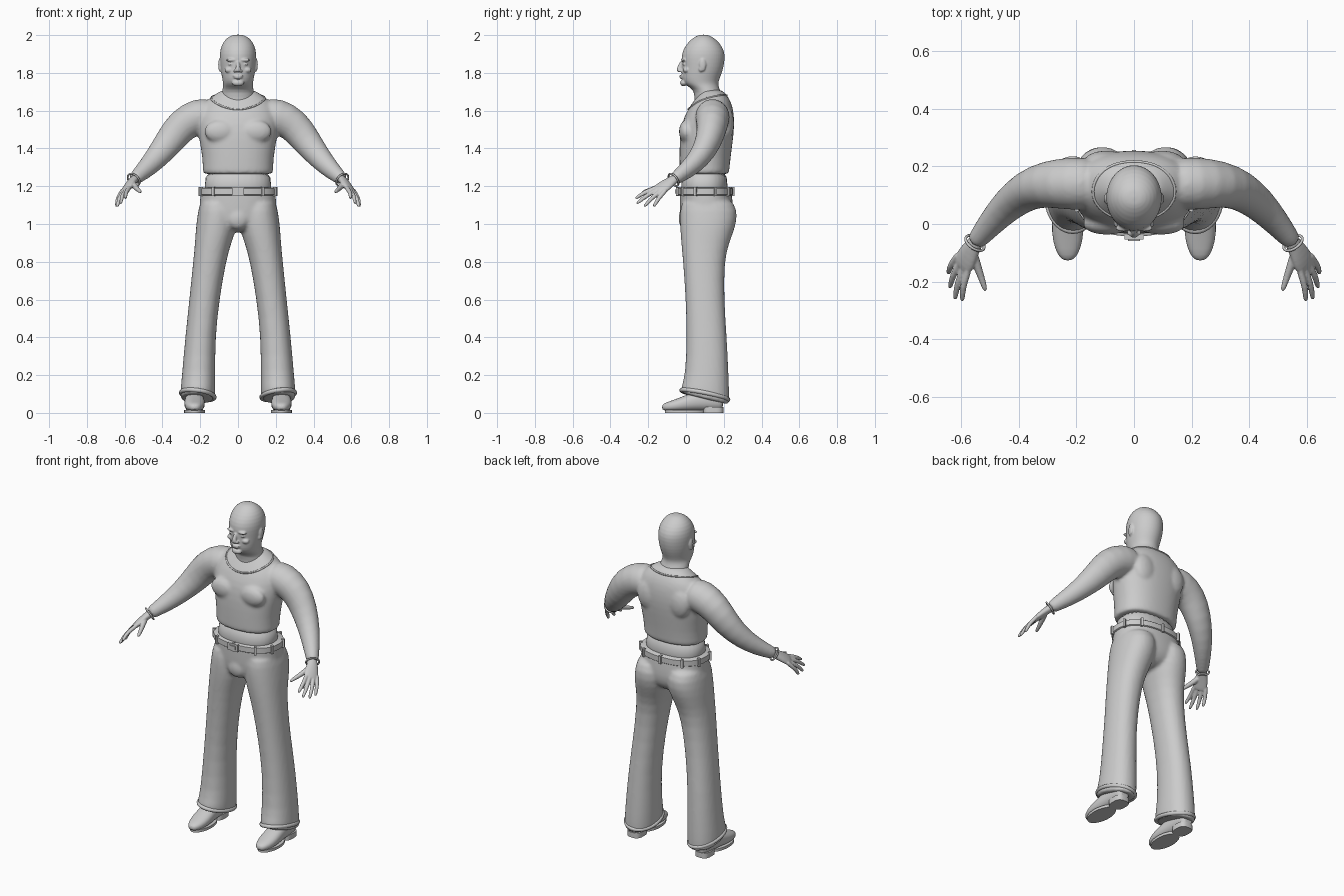
import bpy, bmesh, math
from mathutils import Vector, Matrix

cube = bpy.data.objects.get("Cube")
if cube:
    bpy.data.objects.remove(cube)

GREY = (0.6, 0.6, 0.6, 1)
mat = bpy.data.materials.new("plain grey")
mat.use_nodes = True
mat.diffuse_color = GREY
bsdf = next(n for n in mat.node_tree.nodes if n.type == 'BSDF_PRINCIPLED')
bsdf.inputs["Base Color"].default_value = GREY
bsdf.inputs["Roughness"].default_value = 0.7


# ---- helpers ----
def loft(bm, rings, n=24, p=2.0):
    """Bridge closed superellipse rings given as (centre, half axis u, half axis v)."""
    def sp(a):
        return math.copysign(abs(a) ** (2 / p), a)
    loops = []
    for c, u, v in rings:
        angles = [2 * math.pi * i / n for i in range(n)]
        loops.append([bm.verts.new(c + u * sp(math.cos(t)) + v * sp(math.sin(t))) for t in angles])
    for a, b in zip(loops, loops[1:]):
        for i in range(n):
            j = (i + 1) % n
            bm.faces.new((a[i], a[j], b[j], b[i]))
    bm.faces.new(loops[0][::-1])
    bm.faces.new(loops[-1])


def upright(rows, s=1):
    """Rings from (z, x0, x1, y0, y1[, tilt])."""
    out = []
    for z, x0, x1, y0, y1, *tilt in rows:
        out.append((Vector((s * (x0 + x1) / 2, (y0 + y1) / 2, z)),
                    Vector(((x1 - x0) / 2, 0, 0)),
                    Vector((0, (y1 - y0) / 2, tilt[0] if tilt else 0))))
    return out


def centred(rows):
    return upright([(z, -w, w, y0, y1) for z, w, y0, y1 in rows])


def along(rows, side, s=1):
    """Rings across a path of (x, y, z, half width, half depth)."""
    pts = [Vector((s * r[0], r[1], r[2])) for r in rows]
    side = Vector((s * side[0], side[1], side[2]))
    out = []
    for i, r in enumerate(rows):
        t = (pts[min(i + 1, len(pts) - 1)] - pts[max(i - 1, 0)]).normalized()
        u = (side - t * side.dot(t)).normalized()
        out.append((pts[i], u * r[3], t.cross(u) * r[4]))
    return out


def blob(bm, c, size):
    m = Matrix.Translation(c) @ Matrix.Diagonal((*size, 1))
    bmesh.ops.create_uvsphere(bm, u_segments=20, v_segments=12, radius=1, matrix=m)


def box(bm, c, size, angle=0):
    m = Matrix.Translation(c) @ Matrix.Rotation(angle, 4, 'Z') @ Matrix.Diagonal((*size, 1))
    bmesh.ops.create_cube(bm, size=1, matrix=m)


def finish(name, bm, subdiv=0, voxel=0, smooth=0):
    bmesh.ops.recalc_face_normals(bm, faces=bm.faces)
    me = bpy.data.meshes.new(name)
    bm.to_mesh(me)
    bm.free()
    me.materials.append(mat)
    me.shade_smooth()
    if not voxel:
        me.set_sharp_from_angle(angle=math.radians(45))
    ob = bpy.data.objects.new(name, me)
    bpy.context.collection.objects.link(ob)
    if subdiv:
        ob.modifiers.new("round", 'SUBSURF').levels = subdiv
        ob.modifiers["round"].render_levels = subdiv
    if voxel:
        m = ob.modifiers.new("merge", 'REMESH')
        m.mode, m.voxel_size, m.use_smooth_shade = 'VOXEL', voxel, True
    if smooth:
        m = ob.modifiers.new("blend", 'SMOOTH')
        m.factor, m.iterations = 0.5, smooth
    return ob


def cord(name, pts, radius):
    cu = bpy.data.curves.new(name, 'CURVE')
    cu.dimensions, cu.bevel_depth, cu.bevel_resolution = '3D', radius, 2
    sp = cu.splines.new('POLY')
    sp.points.add(len(pts) - 1)
    for q, co in zip(sp.points, pts):
        q.co = (*co, 1)
    sp.use_cyclic_u = True
    sp.use_smooth = True
    cu.materials.append(mat)
    ob = bpy.data.objects.new(name, cu)
    bpy.context.collection.objects.link(ob)


def oval(c, u, v, n=40):
    return [c + u * math.cos(2 * math.pi * i / n) + v * math.sin(2 * math.pi * i / n) for i in range(n)]


# ---- head and neck ----
bm = bmesh.new()
loft(bm, centred([
    (1.60, .10, .04, .21), (1.68, .087, .047, .195), (1.715, .082, .035, .177),
    (1.735, .079, -.002, .172), (1.755, .081, -.02, .172), (1.79, .088, -.025, .187),
    (1.83, .094, -.022, .2), (1.88, .098, -.026, .207), (1.92, .096, -.018, .203),
    (1.96, .082, .008, .178), (1.988, .056, .04, .145), (2.003, .025, .07, .115)]))
blob(bm, (0, -.012, 1.747), (.033, .02, .018))
loft(bm, along([(0, -.018, 1.862, .009, .012), (0, -.034, 1.832, .011, .012),
                (0, -.04, 1.814, .017, .013), (0, -.03, 1.803, .014, .008)], (1, 0, 0)), 16)
for z, w in ((1.785, .027), (1.775, .023)):
    blob(bm, (0, -.022, z), (w, .013, .0055))
for s in (-1, 1):
    blob(bm, (s * .036, -.014, 1.868), (.03, .013, .008))
    blob(bm, (s * .037, -.009, 1.846), (.015, .01, .007))
    blob(bm, (s * .045, .003, 1.815), (.027, .019, .016))
    blob(bm, (s * .017, -.03, 1.81), (.008, .01, .007))
    blob(bm, (s * .097, .088, 1.842), (.008, .018, .034))
    blob(bm, (s * .094, .079, 1.822), (.008, .012, .016))
finish("head", bm, 1, .0045, 2)

# ---- shirt with sleeves ----
bm = bmesh.new()
loft(bm, centred([
    (1.262, .186, -.033, .228), (1.27, .187, -.034, .228), (1.35, .187, -.035, .236),
    (1.45, .207, -.034, .25), (1.53, .215, -.024, .257), (1.60, .205, .004, .252),
    (1.65, .175, .04, .238), (1.69, .115, .07, .212), (1.715, .08, .08, .185)]), 32, 2.3)
for s in (-1, 1):
    loft(bm, along([(.12, .14, 1.575, .09, .09), (.21, .14, 1.575, .094, .098),
                    (.3, .14, 1.525, .082, .09), (.367, .12, 1.432, .07, .078),
                    (.435, .07, 1.347, .058, .062), (.492, .008, 1.288, .047, .05),
                    (.54, -.05, 1.246, .035, .037), (.552, -.066, 1.234, .032, .034)],
                   (0, 1, 0), s))
    blob(bm, (s * .095, .0, 1.49), (.085, .038, .06))
    blob(bm, (s * .1, .215, 1.53), (.075, .04, .09))
shirt = finish("shirt", bm, 1, .01, 4)

# neckline lying on the shirt surface
bpy.context.view_layer.update()
surface = shirt.evaluated_get(bpy.context.evaluated_depsgraph_get())
neck = []
for q in oval(Vector((0, .11, 1.655)), Vector((.155, 0, 0)), Vector((0, .12, .035))):
    side = abs(q.x) / .155
    q.z += .03 * side * side
    neck.append(surface.closest_point_on_mesh(q)[1])
cord("neckline", neck, .005)

# ---- bare waist ----
bm = bmesh.new()
loft(bm, centred([(1.12, .178, -.025, .222), (1.2, .177, -.027, .22), (1.3, .175, -.02, .218)]), 32, 2.3)
finish("waist", bm, 1)

# ---- trousers ----
bm = bmesh.new()
loft(bm, centred([
    (1.195, .197, -.032, .238), (1.18, .199, -.034, .24), (1.1, .203, -.034, .25),
    (1.04, .205, -.032, .25), (.99, .17, -.02, .23), (.955, .08, .01, .18)]), 32, 2.3)
for s in (-1, 1):
    loft(bm, upright([
        (1.15, .02, .195, -.02, .235), (1.07, .003, .212, -.034, .278),
        (.98, .006, .224, -.032, .262), (.9, .035, .228, -.026, .228),
        (.8, .064, .238, -.016, .203), (.6, .098, .258, -.002, .202),
        (.4, .12, .28, .004, .217), (.2, .12, .297, -.004, .226),
        (.12, .12, .305, -.026, .23, -.02), (.08, .122, .304, -.025, .228, -.03),
        (.072, .124, .302, -.023, .226, -.03)], s), 24, 2.2)
blob(bm, (0, -.005, 1.03), (.06, .035, .06))
finish("trousers", bm, 1, .01, 3)

# ---- belt, loops and buckle ----
bm = bmesh.new()
loft(bm, centred([(1.152, .2, -.038, .243), (1.156, .206, -.043, .248),
                  (1.188, .205, -.043, .248), (1.192, .199, -.038, .243)]), 64, 2.3)
finish("belt", bm)
bm = bmesh.new()
for k in range(10):
    t = 2 * math.pi * (k + .5) / 10
    c, n = math.cos(t), math.sin(t)
    power = 2 / 2.3
    x = math.copysign(abs(c) ** power, c) * .206
    y = .1025 + math.copysign(abs(n) ** power, n) * .1455
    box(bm, (x, y, 1.172), (.014, .018, .05), math.atan2(n / .1455, c / .206) + math.pi / 2)
finish("belt_loops", bm)
bm = bmesh.new()
box(bm, (0, -.046, 1.172), (.066, .016, .044))
box(bm, (0, -.055, 1.172), (.04, .008, .022))
finish("belt_buckle", bm)

# ---- trouser cuffs, shoes, sleeve cuffs, hands ----
for s, label in ((-1, "right"), (1, "left")):
    cord(label + "_trouser_cuff", oval(Vector((s * .213, .1, .095)), Vector((.088, 0, s * .012)),
                                       Vector((0, .123, -.025))), .012)

    bm = bmesh.new()
    x = s * .23
    rows = [(-.127, .012, .02, .04), (-.112, .034, .01, .054), (-.06, .053, .007, .07),
            (0, .056, .007, .095), (.06, .05, .012, .115), (.13, .047, .012, .13),
            (.182, .042, .014, .12), (.197, .028, .02, .1)]
    loft(bm, [(Vector((x, y, (a + b) / 2)), Vector((w, 0, 0)), Vector((0, 0, (b - a) / 2)))
              for y, w, a, b in rows], 24, 2.3)
    finish(label + "_shoe", bm, 1)

    bm = bmesh.new()
    w = .055
    loft(bm, upright([(z, .23 - w, .23 + w, -.112, .1) for z in (0, .016)], s), 32)
    loft(bm, upright([(z, .185, .275, .09, .198) for z in (0, .032)], s), 32, 3)
    finish(label + "_sole", bm)

    wrist = along([(.54, -.05, 1.246, .036, .038), (.552, -.066, 1.234, .036, .038),
                   (.564, -.082, 1.222, .036, .038)], (0, 1, 0), s)[1]
    cord(label + "_sleeve_cuff", oval(*wrist), .005)

    bm = bmesh.new()
    across = (.04, .06, -.02)
    loft(bm, along([(.535, -.045, 1.25, .025, .022), (.556, -.072, 1.23, .029, .022),
                    (.575, -.105, 1.208, .04, .02), (.592, -.138, 1.184, .044, .017),
                    (.601, -.153, 1.17, .038, .012)], across, s), 20)
    tips = [(.597, -.268, 1.135), (.622, -.262, 1.108), (.64, -.222, 1.092), (.645, -.172, 1.092)]
    first, last = Vector((.578, -.17, 1.187)), Vector((.617, -.118, 1.166))
    for k, tip in enumerate(tips):
        root, tip = first.lerp(last, k / 3), Vector(tip)
        mid = root.lerp(tip, .5) + Vector((.007, 0, .008))
        back = root.lerp(tip, -.25)
        end = root.lerp(tip, .92)
        loft(bm, along([(*back, .011, .011), (*root, .0125, .0125), (*mid, .0115, .0115),
                        (*end, .0095, .0095), (*tip, .005, .005)], across, s), 12)
    loft(bm, along([(.562, -.085, 1.222, .016, .016), (.548, -.135, 1.2, .017, .016),
                    (.53, -.185, 1.182, .012, .012), (.518, -.222, 1.172, .01, .01),
                    (.515, -.233, 1.168, .005, .005)], (0, 0, 1), s), 12)
    finish(label + "_hand", bm, 1, .004, 2)
